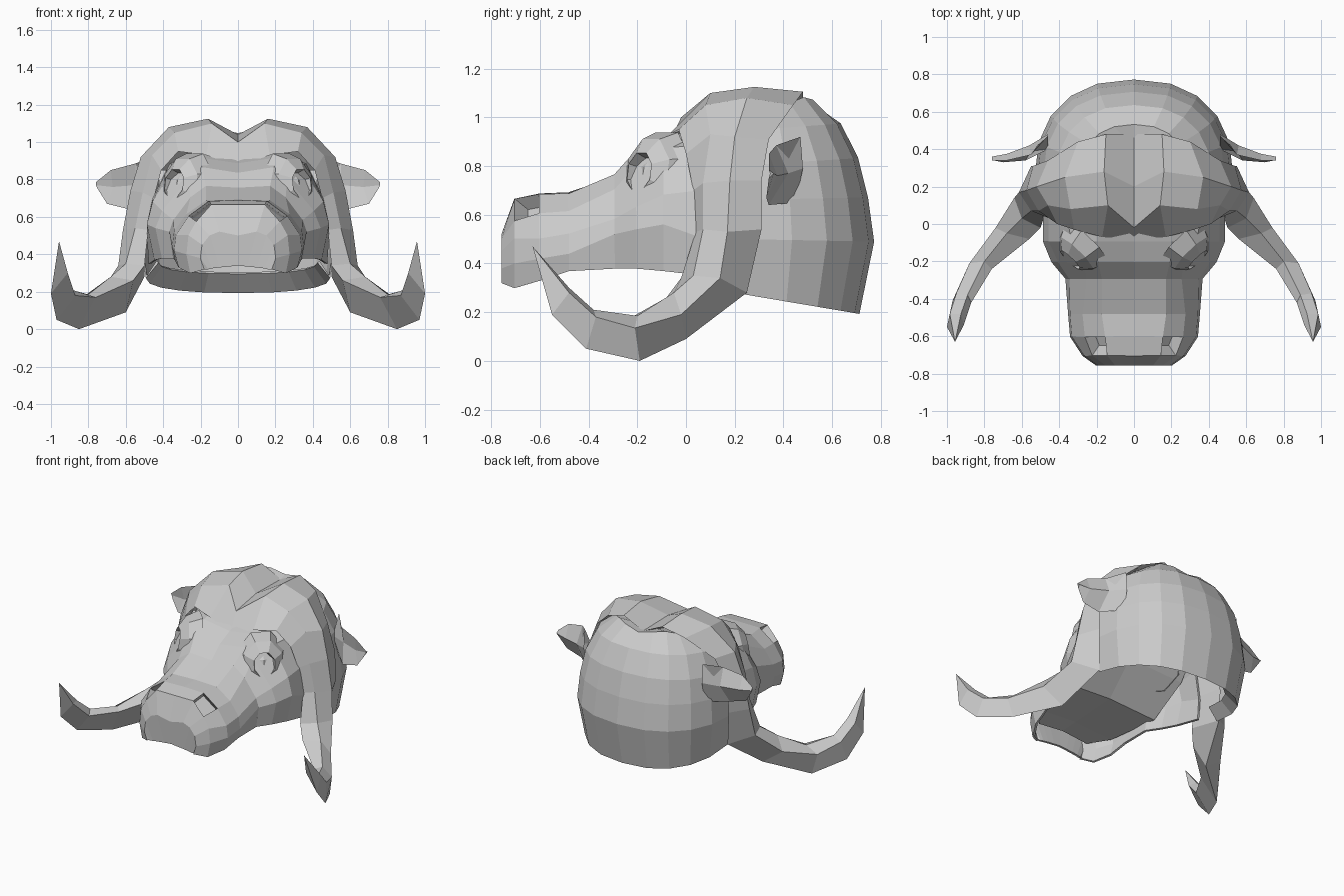
import bpy, bmesh, math
from mathutils import Vector


def finish(name, bm, wall=0.0):
    """Turn a right-hand half into a mirrored, flat-shaded object."""
    bmesh.ops.remove_doubles(bm, verts=bm.verts, dist=0.0005)
    bmesh.ops.recalc_face_normals(bm, faces=bm.faces)
    me = bpy.data.meshes.new(name)
    bm.to_mesh(me)
    bm.free()
    ob = bpy.data.objects.new(name, me)
    bpy.context.collection.objects.link(ob)
    mir = ob.modifiers.new("mirror", 'MIRROR')
    mir.use_clip = True
    if wall:
        sol = ob.modifiers.new("wall", 'SOLIDIFY')
        sol.thickness = wall
        sol.offset = 0
    return ob


def loft(rings, closed=False, cap_end=False):
    """Skin between successive rings of points."""
    bm = bmesh.new()
    rows = [[bm.verts.new(p) for p in r] for r in rings]
    n = len(rows[0])
    for a, b in zip(rows, rows[1:]):
        for i in range(n if closed else n - 1):
            j = (i + 1) % n
            bm.faces.new((a[i], a[j], b[j], b[i]))
    if cap_end:
        bm.faces.new(rows[-1])
    return bm


# Back of the head: open-bottomed shell, (side z, back z, half width, back y)
# the first level is the inner rim, turned up inside the opening
levels = [(.36, .30, .43, .63), (.28, .20, .49, .71), (.50, .49, .525, .765),
          (.66, .67, .51, .74), (.80, .83, .48, .70), (.94, .97, .41, .63),
          (1.035, 1.04, .29, .53), (1.03, 1.02, 0, .42)]
rings = []
for zs, zb, a, yb in levels:
    ring = []
    for i in range(6):
        t = math.pi / 2 * i / 5
        c, s = (0 if i == 5 else math.cos(t) ** .85), math.sin(t) ** .85
        x, z = a * c, zs + (zb - zs) * s
        if zs > 1:  # twin lobes on the crown
            z += .04 * math.exp(-((x - .16) / .08) ** 2)
        ring.append((x, .24 + (yb - .24) * s, z))
    rings.append(ring)
finish("head_shell", loft(rings), .015)

# Face and muzzle: arches from centre line to jaw edge, (y, [(x, z)...])
arches = [
    (.08, [(0, .95), (.2, .95), (.36, .88), (.45, .70), (.48, .50), (.47, .35)]),
    (-.09, [(0, .88), (.2, .91), (.33, .87), (.45, .68), (.48, .56), (.44, .37)]),
    (-.20, [(0, .83), (.19, .86), (.26, .80), (.40, .63), (.435, .54), (.40, .38)]),
    (-.29, [(0, .75), (.17, .76), (.25, .70), (.34, .58), (.36, .52), (.34, .38)]),
    (-.48, [(0, .685), (.17, .68), (.27, .61), (.335, .52), (.345, .44), (.33, .37)]),
    (-.60, [(0, .68), (.15, .68), (.26, .60), (.325, .50), (.335, .42), (.31, .33)]),
    (-.70, [(0, .66), (.14, .66), (.22, .57), (.26, .50), (.27, .40), (.25, .30)]),
    (-.75, [(0, .50), (.10, .52), (.15, .50), (.19, .45), (.20, .38), (.18, .32)]),
    (-.74, [(0, .34), (.05, .335), (.10, .33), (.14, .325), (.16, .32), (.18, .32)]),
]
bm = loft([[(x, y, z) for x, z in pts] for y, pts in arches])
# nostrils: inset and sink one face each side
bm.faces.ensure_lookup_table()
goal = Vector((.19, -.65, .62))
nostril = min(bm.faces, key=lambda f: (f.calc_center_median() - goal).length)
bmesh.ops.inset_region(bm, faces=[nostril], thickness=.018)
for v in nostril.verts:
    v.co += Vector((-.035, .05, -.04))
finish("face", bm, .015)

# Mouth roof a little above the jaw edge, then a steep throat wall
roof = [(-.71, .20, .42), (-.58, .30, .43), (-.24, .37, .45), (-.04, .43, .66), (.1, .42, .85)]
finish("mouth_roof", loft([[(0, y, z + .02), (w, y, z)] for y, w, z in roof]))

# Horn boss draped over the brow: front edge, crest, ridge, back edge
boss = [
    [(0, -.08, .87), (0, -.02, 1.0), (0, .2, 1.04), (0, .48, 1.035)],
    [(.17, -.07, .93), (.14, .10, 1.10), (.16, .28, 1.125), (.15, .48, 1.105)],
    [(.32, -.03, .95), (.34, .08, 1.05), (.37, .25, 1.08), (.30, .44, 1.05)],
    [(.41, .0, .85), (.46, .10, .93), (.52, .2, .92), (.46, .34, .91)],
    [(.45, .03, .70), (.51, .07, .73), (.575, .18, .74), (.54, .31, .74)],
    [(.48, .04, .53), (.55, .07, .54), (.615, .17, .53), (.55, .31, .54)],
    [(.50, -.02, .34), (.60, .03, .35), (.64, .14, .34), (.50, .25, .28)],
]
# Horn sweeping down, forward and up to a point
horn = [
    [(.56, -.08, .26), (.68, -.05, .28), (.74, -.02, .19), (.60, .0, .09)],
    [(.76, -.24, .17), (.80, -.2, .185), (.88, -.21, .135), (.85, -.19, .0)],
    [(.87, -.42, .18), (.89, -.38, .21), (.95, -.37, .18), (.97, -.41, .05)],
    [(.91, -.54, .30), (.925, -.48, .30), (.985, -.48, .28), (1.0, -.55, .19)],
    [(.957, -.63, .47)] * 4,
]
bm = loft(boss + horn, closed=True)
bmesh.ops.dissolve_degenerate(bm, edges=bm.edges, dist=.0005)
finish("horn_boss_and_horns", bm)

# Ears: thin cupped leaves; top, front, bottom, back
ear = [
    [(.46, .47, .92), (.46, .40, .79), (.46, .45, .65), (.46, .48, .79)],
    [(.55, .37, .885), (.55, .39, .77), (.58, .34, .64), (.56, .42, .77)],
    [(.68, .34, .85), (.67, .355, .76), (.70, .33, .67), (.68, .375, .76)],
    [(.76, .34, .785), (.76, .345, .77), (.75, .34, .75), (.76, .36, .77)],
]
finish("ears", loft(ear, closed=True, cap_end=True))

# Eye sockets: stepped rings around the eye axis, with eyeballs inside
centre = Vector((.335, -.185, .775))
axis = Vector((.68, -.70, .16)).normalized()
side = Vector((0, 0, 1)).cross(axis).normalized()
up = axis.cross(side)
rings = []
for r, h in [(.20, -.12), (.155, -.035), (.10, .0), (.085, .01), (.07, -.04)]:
    rings.append([centre + axis * h + side * (r * .85 * math.cos(k * math.pi / 4 + .39))
                  + up * (r * math.sin(k * math.pi / 4 + .39)) for k in range(8)])
finish("eye_sockets", loft(rings, closed=True))

bm = bmesh.new()
bmesh.ops.create_uvsphere(bm, u_segments=8, v_segments=6, radius=.07)
bmesh.ops.translate(bm, verts=bm.verts, vec=centre - axis * .08)
finish("eyeballs", bm)
